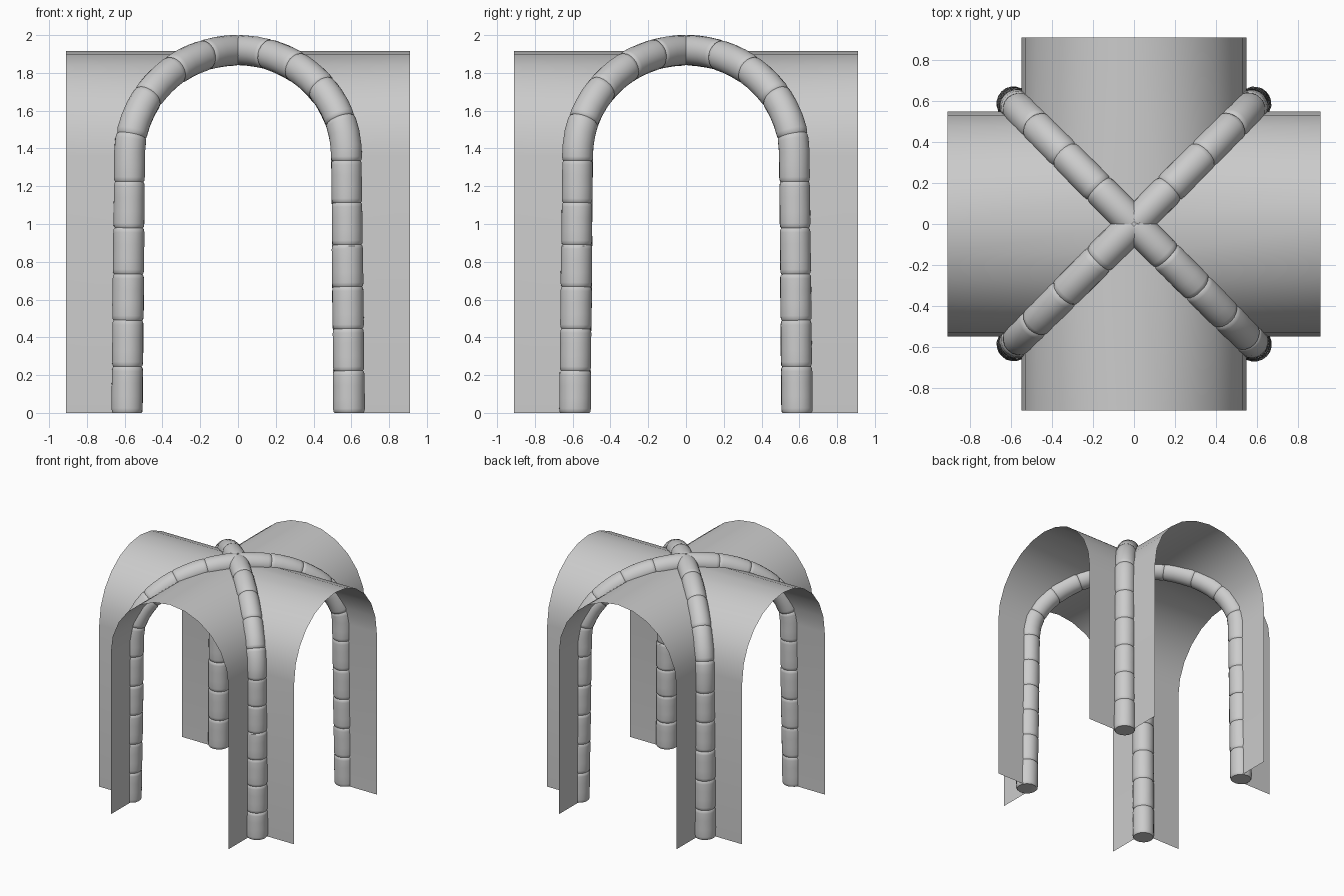
import bpy, bmesh, math, random
from mathutils import Vector, Matrix

cube = bpy.data.objects.get("Cube")
if cube:
    bpy.data.objects.remove(cube, do_unlink=True)
random.seed(4)

stone = bpy.data.materials.new("grey stone")
stone.use_nodes = True
GREY = (0.6, 0.6, 0.6, 1)
stone.diffuse_color = GREY
stone.node_tree.nodes["Principled BSDF"].inputs["Base Color"].default_value = GREY

SPAN, REACH, SPRING, CREST = 0.55, 0.91, 1.365, 1.915
RIB_FOOT, RIB_SPRING, RIB_CREST = 0.588, 0.574, 1.92


def finish(bm, name, angle):
    mesh = bpy.data.meshes.new(name)
    bm.to_mesh(mesh)
    bm.free()
    mesh.materials.append(stone)
    obj = bpy.data.objects.new(name, mesh)
    bpy.context.collection.objects.link(obj)
    bpy.ops.object.select_all(action="DESELECT")
    obj.select_set(True)
    bpy.context.view_layer.objects.active = obj
    bpy.ops.object.shade_smooth_by_angle(angle=math.radians(angle))


def vault_web(name, turn, segments=12):
    """Open barrel arm, mitred along the diagonals where the arms meet."""
    arc = [math.pi * i / segments for i in range(segments + 1)]
    profile = [(SPAN * math.cos(a), SPRING + (CREST - SPRING) * math.sin(a)) for a in arc]
    profile = [(SPAN, 0)] + profile + [(-SPAN, 0)]
    bm = bmesh.new()
    rows = [(bm.verts.new((u, -REACH, z)), bm.verts.new((u, -abs(u), z))) for u, z in profile]
    for a, b in zip(rows, rows[1:]):
        bm.faces.new((a[0], a[1], b[1], b[0]))
    bm.transform(Matrix.Rotation(turn, 4, "Z"))
    finish(bm, name, 35)


def rib_path(steps=80):
    """Leaning pier, then an elliptical arch, as (diagonal distance, height)."""
    pts = [(RIB_FOOT, 0), (RIB_SPRING, SPRING)]
    for i in range(1, steps + 1):
        a = math.pi / 2 * i / steps
        pts.append((RIB_SPRING * math.cos(a), SPRING + (RIB_CREST - SPRING) * math.sin(a)))
    return [Vector((d * math.sqrt(2), 0, z)) for d, z in pts]


def sample(path, s):
    for a, b in zip(path, path[1:]):
        step = (b - a).length
        if s <= step:
            break
        s -= step
    return a.lerp(b, min(s / step, 1)), (b - a).normalized()


def stone_rib(name, turn, blocks, sides=20):
    """Tube of stacked stones with rounded lips and thin joints."""
    path = rib_path()
    total = sum((b - a).length for a, b in zip(path, path[1:]))
    lip = [(0, 0.91), (0.03, 0.975), (0.1, 1), (0.35, 1), (0.65, 1), (0.9, 1), (0.97, 0.975)]
    stations = [((k + t) / blocks, f, k) for k in range(blocks) for t, f in lip]
    stations.append((1, 1, blocks))
    sizes = [random.uniform(0.985, 1.015) for _ in range(blocks + 1)]
    bm = bmesh.new()
    rings = []
    for t, f, k in stations:
        p, tangent = sample(path, t * total)
        if t in (0, 1):
            tangent = Vector((0, 0, 1)) if t == 0 else Vector((-1, 0, 0))
        across = Vector((0, 1, 0))
        out = across.cross(tangent)
        radius = (0.084 - 0.004 * t) * (sizes[k] if 0 < t < 1 else 1)
        ring = []
        for j in range(sides):
            a = 2 * math.pi * j / sides
            r = radius * f * random.uniform(0.99, 1.01)
            ring.append(bm.verts.new(p + r * (math.cos(a) * out + math.sin(a) * across)))
        rings.append(ring)
    for a, b in zip(rings, rings[1:]):
        for j in range(sides):
            n = (j + 1) % sides
            bm.faces.new((a[j], a[n], b[n], b[j]))
    bm.faces.new(rings[0])
    bm.faces.new(rings[-1])
    bmesh.ops.recalc_face_normals(bm, faces=bm.faces)
    bm.transform(Matrix.Rotation(turn, 4, "Z"))
    finish(bm, name, 40)


# Four barrel arms of the cross vault
for i, side in enumerate(("front", "left", "back", "right")):
    vault_web("vault_web_" + side, i * math.pi / 2)

# Four diagonal ribs that meet at the crown
corners = (("back_left", 10), ("back_right", 10), ("front_right", 10), ("front_left", 11))
for i, (corner, blocks) in enumerate(corners):
    stone_rib("rib_" + corner, math.pi / 4 + i * math.pi / 2, blocks)
